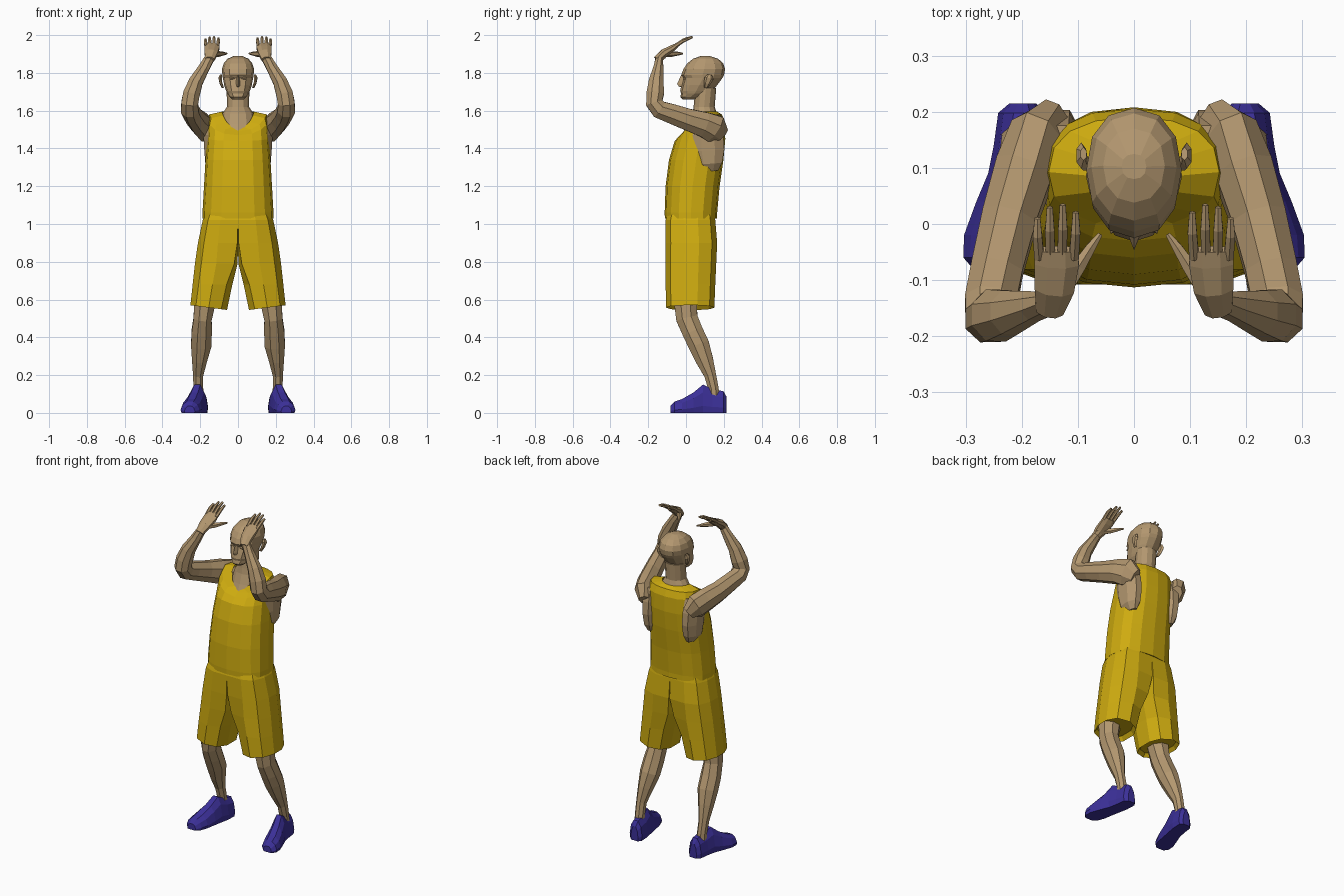
import bpy, bmesh, math
from mathutils import Vector as V


def material(name, rgb):
    m = bpy.data.materials.new(name)
    m.diffuse_color = (*rgb, 1)
    return m


SKIN = material("skin", (0.45, 0.31, 0.16))
GOLD = material("gold_cloth", (0.62, 0.41, 0.005))
BLUE = material("blue_shoe", (0.045, 0.03, 0.32))


def loft(name, rings, mat, mirror=False, cap_end=True):
    """Skin a list of equal-length point rings, flat shaded."""
    bm = bmesh.new()
    vs = [[bm.verts.new(p) for p in r] for r in rings]
    n = len(vs[0])
    for a, b in zip(vs, vs[1:]):
        for i in range(n):
            j = (i + 1) % n
            bm.faces.new((a[i], a[j], b[j], b[i]))
    bm.faces.new(vs[0][::-1])
    if cap_end:
        bm.faces.new(vs[-1])
    bmesh.ops.recalc_face_normals(bm, faces=bm.faces)
    me = bpy.data.meshes.new(name)
    bm.to_mesh(me)
    bm.free()
    me.materials.append(mat)
    ob = bpy.data.objects.new(name, me)
    bpy.context.collection.objects.link(ob)
    if mirror:
        ob.modifiers.new("Mirror", 'MIRROR')
    return ob


def oval(z, rx, yf, yb, n=12, e=2.0, drop=0.0):
    """Horizontal superellipse ring; drop lowers its front."""
    pts = []
    for i in range(n):
        a = 2 * math.pi * i / n - math.pi / 2
        c, s = math.cos(a), math.sin(a)
        x = rx * math.copysign(abs(c) ** (2 / e), c)
        y = (yf + yb) / 2 + (yb - yf) / 2 * math.copysign(abs(s) ** (2 / e), s)
        pts.append(V((x, y, z - drop * max(0, -s) ** 1.6)))
    return pts


def tube(name, path, mat, n=8, mirror=True):
    """Tapered tube through (x, y, z, side radius, depth radius)."""
    P = [V(p[:3]) for p in path]
    rings = []
    for k, p in enumerate(path):
        d = V((0, 0, 0))
        if k:
            d += (P[k] - P[k - 1]).normalized()
        if k < len(P) - 1:
            d += (P[k + 1] - P[k]).normalized()
        d.normalize()
        u = V((1, 0, 0))
        u = (u - d * d.dot(u)).normalized()
        w = d.cross(u)
        rings.append([P[k] + u * (p[3] * math.cos(t)) + w * (p[4] * math.sin(t))
                      for t in (2 * math.pi * (i + 0.5) / n for i in range(n))])
    return loft(name, rings, mat, mirror)


# Vest: hem to shoulders, ending in a neckline that dips at the front
loft("vest", [
    oval(1.04, .17, -.09, .145, 16, 2.5),
    oval(1.03, .188, -.112, .165, 16, 2.5),
    oval(1.06, .188, -.113, .165, 16, 2.5),
    oval(1.20, .180, -.108, .178, 16, 2.5),
    oval(1.34, .172, -.090, .198, 16, 2.5),
    oval(1.45, .164, -.060, .208, 16, 2.5, .01),
    oval(1.54, .160, -.030, .205, 16, 2.5, .07),
    oval(1.58, .152, -.005, .190, 16, 2.4, .09),
    oval(1.595, .085, .008, .165, 16, 2.0, .095),
], GOLD, cap_end=False)

# Shorts: half profile that turns from a D at the hips to a round leg
def shorts_ring(z, xi, xo, yf, yb, r, tilt=0.0):
    prof = [(.16 * r, -1 + .2 * r), (.5, -1), (.85, -.8), (1, -.25), (1, .3), (.86, .8),
            (.5, 1), (.16 * r, 1 - .2 * r), (0, .35), (0, -.35)]
    m, h = (yf + yb) / 2, (yb - yf) / 2
    return [V((xi + u * (xo - xi), m + v * h, z + tilt * u)) for u, v in prof]


loft("shorts", [
    shorts_ring(1.05, 0, .175, -.10, .15, 0),
    shorts_ring(1.02, 0, .187, -.108, .155, 0),
    shorts_ring(.90, 0, .212, -.108, .165, .1),
    shorts_ring(.79, .002, .228, -.108, .16, .5),
    shorts_ring(.68, .03, .240, -.108, .155, .9),
    shorts_ring(.545, .058, .252, -.105, .15, 1, .025),
    shorts_ring(.57, .075, .235, -.09, .135, 1, .02),
], GOLD, True)

# Lower legs
tube("leg", [
    (.165, -.005, .66, .065, .07), (.178, -.002, .57, .060, .064),
    (.187, .005, .50, .052, .062), (.192, .035, .43, .058, .060),
    (.195, .068, .36, .058, .060), (.204, .098, .28, .043, .050),
    (.211, .128, .20, .029, .034), (.210, .145, .13, .028, .030),
    (.208, .150, .08, .030, .030)], SKIN)

# Shoes: cross-sections from heel to toe, toes turned out
section = [(-.9, 0), (-1, .25), (-.78, .72), (-.35, 1), (.35, 1), (.78, .72), (1, .25), (.9, 0)]
stations = [(.215, .198, .024, .085), (.198, .200, .042, .115), (.14, .205, .045, .125),
            (.09, .215, .045, .150), (.04, .230, .051, .108), (-.02, .246, .057, .074),
            (-.06, .254, .050, .060), (-.083, .256, .028, .036)]
loft("shoe", [[V((cx + u * w, y, v * h)) for u, v in section]
              for y, cx, w, h in stations], BLUE, True)

# Skin seen in the armholes
tube("underarm", [
    (.130, .125, 1.28, .020, .05), (.132, .122, 1.32, .044, .075),
    (.133, .118, 1.39, .049, .092), (.135, .115, 1.47, .052, .090),
    (.130, .120, 1.55, .035, .060)], SKIN)

# Raised arms: shoulder, upper arm, elbow, forearm, wrist
tube("arm", [
    (.145, .185, 1.47, .035, .05), (.172, .150, 1.505, .055, .082),
    (.195, .095, 1.527, .057, .072), (.222, .010, 1.553, .053, .062),
    (.244, -.08, 1.585, .050, .056), (.255, -.140, 1.606, .050, .052),
    (.256, -.168, 1.640, .048, .048), (.246, -.163, 1.690, .048, .050),
    (.222, -.158, 1.755, .040, .042), (.178, -.146, 1.830, .031, .028),
    (.152, -.142, 1.875, .028, .022), (.146, -.12, 1.893, .03, .020)], SKIN)

# Palm, four fingers and thumb
tube("palm", [
    (.150, -.155, 1.870, .026, .020), (.142, -.115, 1.905, .038, .024),
    (.138, -.070, 1.932, .043, .018), (.138, -.045, 1.948, .040, .012)], SKIN)
for i, (x, reach) in enumerate([(.107, .9), (.128, 1.05), (.149, 1.0), (.169, .78)]):
    tube("finger_%d" % (i + 1), [
        (x, -.060, 1.940, .010, .011),
        (x + (x - .138) * .1, -.060 + .05 * reach, 1.940 + .034 * reach, .0095, .010),
        (x + (x - .138) * .1, -.060 + .09 * reach, 1.940 + .048 * reach, .006, .006)], SKIN, 6)
tube("thumb", [
    (.128, -.115, 1.900, .020, .016), (.098, -.075, 1.900, .014, .015),
    (.077, -.042, 1.902, .010, .010), (.060, -.018, 1.902, .005, .005)], SKIN, 6)

# Neck and upper chest
loft("neck", [
    oval(1.47, .10, -.01, .17), oval(1.53, .092, .016, .17), oval(1.585, .082, .035, .163),
    oval(1.62, .059, .040, .152), oval(1.72, .060, .050, .160)], SKIN)

# Head: chin, mouth, cheeks, eye line, brow, crown
loft("head", [oval(z, rx, yf, yb, 12, 2.2) for z, rx, yf, yb in [
    (1.660, .030, -.018, .05), (1.672, .044, -.030, .08), (1.692, .058, -.026, .12),
    (1.705, .063, -.031, .14), (1.735, .073, -.024, .165), (1.772, .080, -.014, .192),
    (1.790, .083, -.025, .202), (1.820, .085, -.014, .207), (1.850, .076, .006, .197),
    (1.875, .055, .038, .170), (1.890, .022, .08, .125)]], SKIN)

# Nose
loft("nose", [[V((-w, -.005, z)), V((0, y, z)), V((w, -.005, z))] for z, w, y in
              [(1.790, .008, -.025), (1.742, .016, -.047), (1.728, .018, -.038),
               (1.722, .012, -.02)]], SKIN)

# Eyes set in the sockets
tube("eye", [(.020, -.011, 1.770, .003, .003), (.034, -.0085, 1.772, .013, .006),
             (.036, -.004, 1.776, .010, .004)], SKIN, 6)

# Ears
tube("ear", [(.080, .105, 1.722, .006, .010), (.090, .112, 1.745, .008, .018),
             (.094, .122, 1.772, .010, .024), (.090, .125, 1.790, .006, .012)], SKIN, 6)
